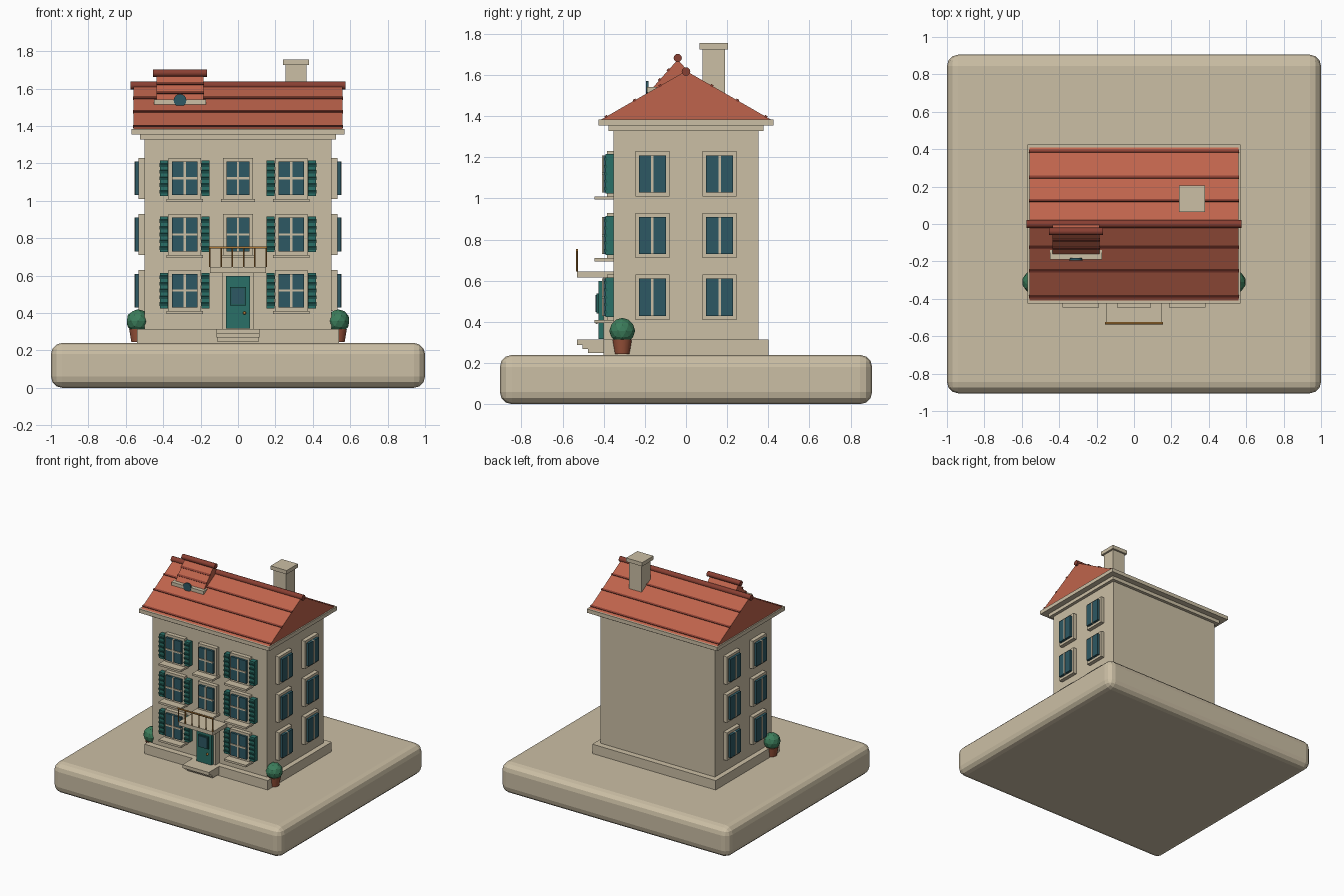
import bpy, bmesh, math
from mathutils import Matrix, Vector

if "Cube" in bpy.data.objects:
    bpy.data.objects.remove(bpy.data.objects["Cube"], do_unlink=True)


def material(name, r, g, b):
    m = bpy.data.materials.new(name)
    m.use_nodes = True
    m.diffuse_color = (r, g, b, 1)
    m.node_tree.nodes["Principled BSDF"].inputs["Base Color"].default_value = (r, g, b, 1)
    return m


STONE = material("warm_stone", .60, .52, .375)
TILE = material("roof_tile", .52, .127, .072)
RIDGE = material("dark_tile", .25, .05, .032)
TEAL = material("teal_paint", .023, .16, .135)
SLAT = material("dark_teal", .016, .11, .095)
GLASS = material("window_glass", .026, .098, .125)
LEAF = material("leaf_green", .045, .205, .105)
CLAY = material("clay_pot", .32, .085, .042)
BRASS = material("brass", .44, .20, .04)


def finish(name, bm, mat):
    mesh = bpy.data.meshes.new(name)
    bm.to_mesh(mesh)
    bm.free()
    mesh.materials.append(mat)
    obj = bpy.data.objects.new(name, mesh)
    bpy.context.collection.objects.link(obj)
    return obj


def box(name, center, size, mat, tilt=0):
    """Box with its centre and size, optionally tilted about x."""
    bm = bmesh.new()
    m = Matrix.Translation(center) @ Matrix.Rotation(tilt, 4, 'X') @ Matrix.Diagonal((*size, 1))
    bmesh.ops.create_cube(bm, size=1, matrix=m)
    return finish(name, bm, mat)


def rod(name, center, r1, r2, length, axis, mat, sides=12):
    bm = bmesh.new()
    turn = Vector((0, 0, 1)).rotation_difference(Vector(axis)).to_matrix().to_4x4()
    bmesh.ops.create_cone(bm, cap_ends=True, segments=sides, radius1=r1, radius2=r2,
                          depth=length, matrix=Matrix.Translation(center) @ turn)
    obj = finish(name, bm, mat)
    for p in obj.data.polygons:
        p.use_smooth = len(p.vertices) == 4
    for e in obj.data.edges:
        v = [obj.data.vertices[i].co - Vector(center) for i in e.vertices]
        e.use_edge_sharp = abs((v[0] - v[1]).dot(Vector(axis))) < 1e-5
    return obj


def gable(name, cx, cy, width, half_depth, eave, peak, battens):
    """Gabled roof along x, with tile battens and a round ridge."""
    bm = bmesh.new()
    x0 = cx - width / 2
    tri = [bm.verts.new((x0, cy + y, z)) for y, z in
           ((-half_depth, eave), (half_depth, eave), (0, peak))]
    face = bm.faces.new(tri)
    new = bmesh.ops.extrude_face_region(bm, geom=[face])["geom"]
    bmesh.ops.translate(bm, vec=(width, 0, 0),
                        verts=[g for g in new if isinstance(g, bmesh.types.BMVert)])
    bmesh.ops.recalc_face_normals(bm, faces=bm.faces)
    finish(name, bm, TILE)
    slope = (peak - eave) / half_depth
    for side in (-1, 1):
        for d in battens:
            box(name + "_batten", (cx, cy + side * d, peak - slope * d),
                (width + .004, .014, .012), RIDGE, -side * math.atan(slope))


def window(x, z, width, sill=True):
    """Front window with frame, glazing, bars and sill."""
    box("window_frame", (x, -.367, z), (width, .036, .22), STONE)
    box("window_glass", (x, -.376, z), (width - .036, .052, .18), GLASS)
    box("window_bar_upright", (x, -.38, z), (.012, .056, .18), STONE)
    box("window_bar_cross", (x, -.38, z), (width - .036, .056, .012), STONE)
    box("window_sill", (x, -.398, z - .118), (width + .022, .095, .016), STONE)


def shutter(x, z):
    box("shutter", (x, -.371, z), (.042, .042, .19), TEAL)
    for i in range(5):
        box("shutter_slat", (x, -.39, z + (i - 2) * .036), (.045, .014, .016), SLAT, .35)


# Rounded ground slab
slab = box("ground_slab", (0, 0, .12), (2, 1.81, .24), STONE)
bevel = slab.modifiers.new("rounded_edges", 'BEVEL')
bevel.width, bevel.segments = .06, 3

# House body and cornice
box("plinth", (0, 0, .277), (1.08, .8, .074), STONE)
box("walls", (0, 0, .82), (1, .706, 1.03), STONE)
box("lower_cornice", (0, 0, 1.341), (1.05, .755, .028), STONE)
box("upper_cornice", (0, 0, 1.37), (1.14, .85, .03), STONE)

# Main roof
gable("main_roof", 0, 0, 1.12, .41, 1.385, 1.62, (.125, .25, .388))
rod("main_ridge", (0, 0, 1.617), .021, .021, 1.15, (1, 0, 0), RIDGE)

# Dormer
DX = -.31
gable("dormer_roof", DX, -.04, .25, .125, 1.535, 1.675, (.045, .088))
rod("dormer_ridge", (DX, -.04, 1.683), .02, .02, .29, (1, 0, 0), RIDGE)
box("dormer_sill", (DX, -.165, 1.528), (.28, .05, .026), STONE)
rod("dormer_window", (DX, -.188, 1.537), .034, .034, .012, (0, 1, 0), GLASS, 16)

# Chimney
box("chimney", (.31, .135, 1.62), (.11, .11, .22), STONE)
box("chimney_cap", (.31, .135, 1.74), (.14, .14, .03), STONE)

# Windows, row by row
for row in range(3):
    z = .52 + .3 * row
    for side in (-1, 1):
        window(side * .285, z, .172)
        for off in (-.111, .111):
            shutter(side * .285 + off, z)
        for y in (-.163, .163):
            box("side_window_frame", (side * .514, y, z), (.034, .165, .22), STONE)
            box("side_window_glass", (side * .524, y, z), (.052, .13, .18), GLASS)
            box("side_window_bar", (side * .526, y, z), (.056, .012, .18), STONE)
    if row:
        window(0, z, .16)

# Front door
box("door_frame", (0, -.375, .468), (.17, .05, .305), STONE)
box("door", (0, -.385, .458), (.13, .08, .28), TEAL)
box("door_pane_frame", (0, -.425, .49), (.088, .02, .098), SLAT)
box("door_pane", (0, -.43, .49), (.072, .02, .082), GLASS)
bm = bmesh.new()
bmesh.ops.create_uvsphere(bm, u_segments=10, v_segments=6, radius=.009,
                          matrix=Matrix.Translation((.035, -.433, .4)))
finish("door_knob", bm, BRASS)

# Entrance steps
for i in range(3):
    front = -.53 + .027 * i
    box("entrance_step", (0, (front - .38) / 2, .302 - .02 * i),
        (.232 - .004 * i, -.38 - front, .026), STONE)

# Balcony with railing
box("balcony_slab", (0, -.44, .63), (.3, .18, .03), STONE)
for i in range(6):
    rod("baluster", (-.15 + .06 * i, -.53, .695), .004, .004, .1, (0, 0, 1), BRASS, 8)
rod("handrail", (0, -.53, .75), .006, .006, .31, (1, 0, 0), BRASS, 8)

# Potted bushes
for side in (-1, 1):
    x = side * .535
    rod("plant_pot", (x, -.31, .28), .036, .048, .07, (0, 0, 1), CLAY, 14)
    bm = bmesh.new()
    bmesh.ops.create_icosphere(bm, subdivisions=2, radius=.063,
                               matrix=Matrix.Translation((x, -.31, .357)))
    finish("bush", bm, LEAF)
